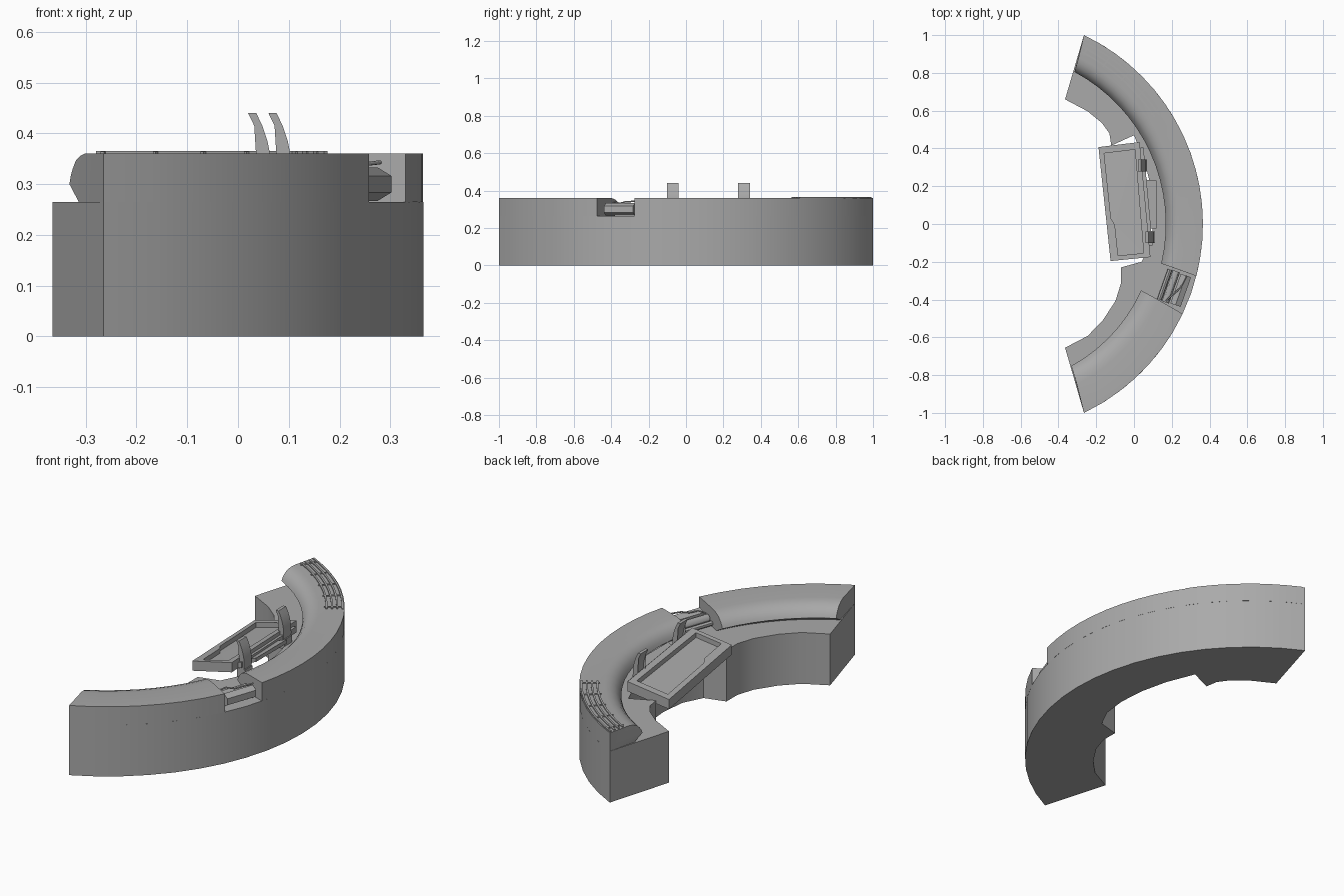
import bpy, bmesh, math
from mathutils import Vector

cube = bpy.data.objects.get("Cube")
if cube:
    bpy.data.objects.remove(cube, do_unlink=True)

grey = bpy.data.materials.new("mid_grey")
grey.use_nodes = True
grey.diffuse_color = (0.4, 0.4, 0.4, 1)
grey.node_tree.nodes["Principled BSDF"].inputs["Base Color"].default_value = (0.4, 0.4, 0.4, 1)

CX, R, TOP, SEAT = -0.744, 1.109, 0.36, 0.265


def polar(r, deg, z=0.0):
    a = math.radians(deg)
    return Vector((CX + r * math.cos(a), r * math.sin(a), z))


def end_angle(r):
    # the end faces are slightly skewed from radial
    return 60.1 + (r - 0.762) * 12.4


def finish(name, bm, smooth=False):
    bmesh.ops.recalc_face_normals(bm, faces=bm.faces[:])
    mesh = bpy.data.meshes.new(name)
    bm.to_mesh(mesh)
    bm.free()
    mesh.materials.append(grey)
    obj = bpy.data.objects.new(name, mesh)
    bpy.context.collection.objects.link(obj)
    if smooth:
        bpy.ops.object.select_all(action='DESELECT')
        obj.select_set(True)
        bpy.context.view_layer.objects.active = obj
        bpy.ops.object.shade_smooth_by_angle(angle=math.radians(30))
    return obj


def slab(name, pts, offset, smooth=False):
    """Prism: a polygon of 3D points extruded by an offset vector."""
    bm = bmesh.new()
    a = [bm.verts.new(p) for p in pts]
    b = [bm.verts.new(Vector(p) + Vector(offset)) for p in pts]
    caps = [bm.faces.new(a), bm.faces.new(b)]
    for i in range(len(a)):
        j = (i + 1) % len(a)
        bm.faces.new((a[i], a[j], b[j], b[i]))
    bmesh.ops.triangulate(bm, faces=caps)
    return finish(name, bm, smooth)


def sweep(name, profile, start, end, steps, smooth=True):
    """Sweep an (r, z) profile round the centre; start and end are angles by radius."""
    bm = bmesh.new()
    rings = []
    for k in range(steps + 1):
        t = k / steps
        rings.append([bm.verts.new(polar(r, start(r) + t * (end(r) - start(r)), z))
                      for r, z in profile])
    n = len(profile)
    for a, b in zip(rings, rings[1:]):
        for i in range(n):
            j = (i + 1) % n
            bm.faces.new((a[i], a[j], b[j], b[i]))
    caps = [bm.faces.new(rings[0]), bm.faces.new(rings[-1])]
    bmesh.ops.triangulate(bm, faces=caps)
    return finish(name, bm, smooth)


def tube(name, pts, radius, sides=0):
    """Round tube along a path, or a straight prism with a given number of sides."""
    if sides:
        a, b = Vector(pts[0]), Vector(pts[1])
        bm = bmesh.new()
        bmesh.ops.create_cone(bm, cap_ends=True, segments=sides, radius1=radius,
                              radius2=radius, depth=(b - a).length)
        bm.transform((b - a).to_track_quat('Z', 'Y').to_matrix().to_4x4())
        bmesh.ops.translate(bm, verts=bm.verts, vec=(a + b) / 2)
        return finish(name, bm, sides > 6)
    curve = bpy.data.curves.new(name, 'CURVE')
    curve.dimensions = '3D'
    curve.bevel_depth = radius
    curve.bevel_resolution = 2
    curve.use_fill_caps = True
    sp = curve.splines.new('POLY')
    sp.points.add(len(pts) - 1)
    for p, co in zip(sp.points, pts):
        p.co = (*co, 1)
    curve.materials.append(grey)
    obj = bpy.data.objects.new(name, curve)
    bpy.context.collection.objects.link(obj)
    return obj


# Base: outer arc joined to the irregular inner edge with its central bay
e = end_angle(R)
outer = [polar(R, -e + 2 * e * k / 20) for k in range(21)]
inner = [(-0.365, 0.66), (-0.246, 0.597), (-0.17, 0.535), (-0.13, 0.48), (-0.12, 0.415),
         (0.0, 0.47), (0.06, 0.32), (0.095, 0.17), (0.105, 0.03), (0.09, -0.1), (0.04, -0.2),
         (-0.07, -0.23), (-0.07, -0.317), (-0.098, -0.407), (-0.167, -0.513),
         (-0.246, -0.593), (-0.365, -0.655)]
slab("base", outer + [Vector((x, y, 0)) for x, y in inner], (0, 0, SEAT), True)


# Raised back walls with undercut rounded lips, split by a passage
def wall_profile(lip):
    shape = [(0.24, SEAT), (0, 0.30), (0.03, 0.315), (0.08, 0.33), (0.16, 0.346),
             (0.28, 0.356), (0.4, TOP), (1, TOP), (1, SEAT)]
    return [(lip + u * (R - lip), z) for u, z in shape]


sweep("main_back_wall", wall_profile(0.912),
      lambda r: -13.3 - (r - 0.912) * 5.5, end_angle, 16)
sweep("short_back_wall", wall_profile(0.857),
      lambda r: -end_angle(r), lambda r: -24.2 - (r - 0.857) * 4.8, 7)

# Low grating on the far end of the main wall
for i in range(4):
    r = 1.02 + i * 0.025
    sweep("grating_bar", [(r, TOP), (r + 0.009, TOP), (r + 0.009, 0.365), (r, 0.365)],
          lambda q: 33.5, lambda q: end_angle(q) - 0.4, 8)
for i in range(5):
    a = 34.5 + i * 6.8
    sweep("grating_rib", [(1.012, TOP), (1.104, TOP), (1.104, 0.364), (1.012, 0.364)],
          lambda q: a, lambda q: a + 0.4, 1, False)

# Tilted tray, addressed by u across and v along
c00, c10 = Vector((-0.124, -0.196, 0.32)), Vector((0.087, -0.175, 0.36))
c01, c11 = Vector((-0.188, 0.407, 0.285)), Vector((0.03, 0.434, 0.33))


def tray_point(u, v, lift=0.0):
    p = c00.lerp(c10, u).lerp(c01.lerp(c11, u), v)
    return p + Vector((0, 0, lift))


tray = slab("tray", [tray_point(u, v) for u, v in ((0, 0), (1, 0), (1, 1), (0, 1))],
            (0, 0, -0.05))
recess = [(0.2, 0.04), (0.84, 0.04), (0.87, 0.94), (0.12, 0.94), (0.12, 0.37), (0.2, 0.31)]
cutter = slab("tray_cutter", [tray_point(u, v, 0.02) for u, v in recess], (0, 0, -0.045))
cutter.hide_render = True
cutter.hide_viewport = True
cut = tray.modifiers.new("recess", 'BOOLEAN')
cut.operation = 'DIFFERENCE'
cut.solver = 'EXACT'
cut.object = cutter

# Rail along the outer side of the tray
slab("tray_side_rail", [tray_point(u, v, -0.02) for u, v in
                        ((1, 0.1), (1.08, 0.1), (1.08, 0.95), (1, 0.95))], (0, 0, -0.03))

# Curved upright arms with mounting blocks
for x, y in ((0.0, 0.31), (0.04, -0.07)):
    path = [(0.028, 0.44), (0.04, 0.415), (0.05, 0.385), (0.056, 0.355), (0.058, 0.31),
            (0.05, 0.255)]
    side = [(px - 0.008, pz) for px, pz in path] + [(px + 0.008, pz) for px, pz in path[::-1]]
    slab("arm", [(x + px, y - 0.031, pz) for px, pz in side], (0, 0.062, 0), True)
    slab("arm_block", [(x + 0.025, y - 0.031, 0.25), (x + 0.07, y - 0.031, 0.25),
                       (x + 0.07, y + 0.031, 0.25), (x + 0.025, y + 0.031, 0.25)],
         (0, 0, 0.05))

# Flat panel between the arms
slab("side_panel", [(0.06, -0.02, 0.31), (0.12, -0.025, 0.335), (0.12, 0.23, 0.335),
                    (0.06, 0.235, 0.31)], (0, 0, -0.02))

# Rollers and a bent pipe lying in the passage
tube("large_roller", [polar(1.055, -15, 0.3), polar(1.055, -24, 0.3)], 0.033, 6)
tube("small_roller", [polar(1.0, -14.5, 0.297), polar(1.0, -24.5, 0.297)], 0.02, 12)
tube("thin_roller", [polar(0.965, -14.5, 0.285), polar(0.965, -24.5, 0.285)], 0.012, 12)
tube("bent_pipe", [polar(1.0, -24, 0.325), polar(1.015, -22, 0.34), polar(1.035, -20, 0.332),
                   polar(1.05, -18, 0.34), polar(1.06, -15, 0.343)], 0.004)
